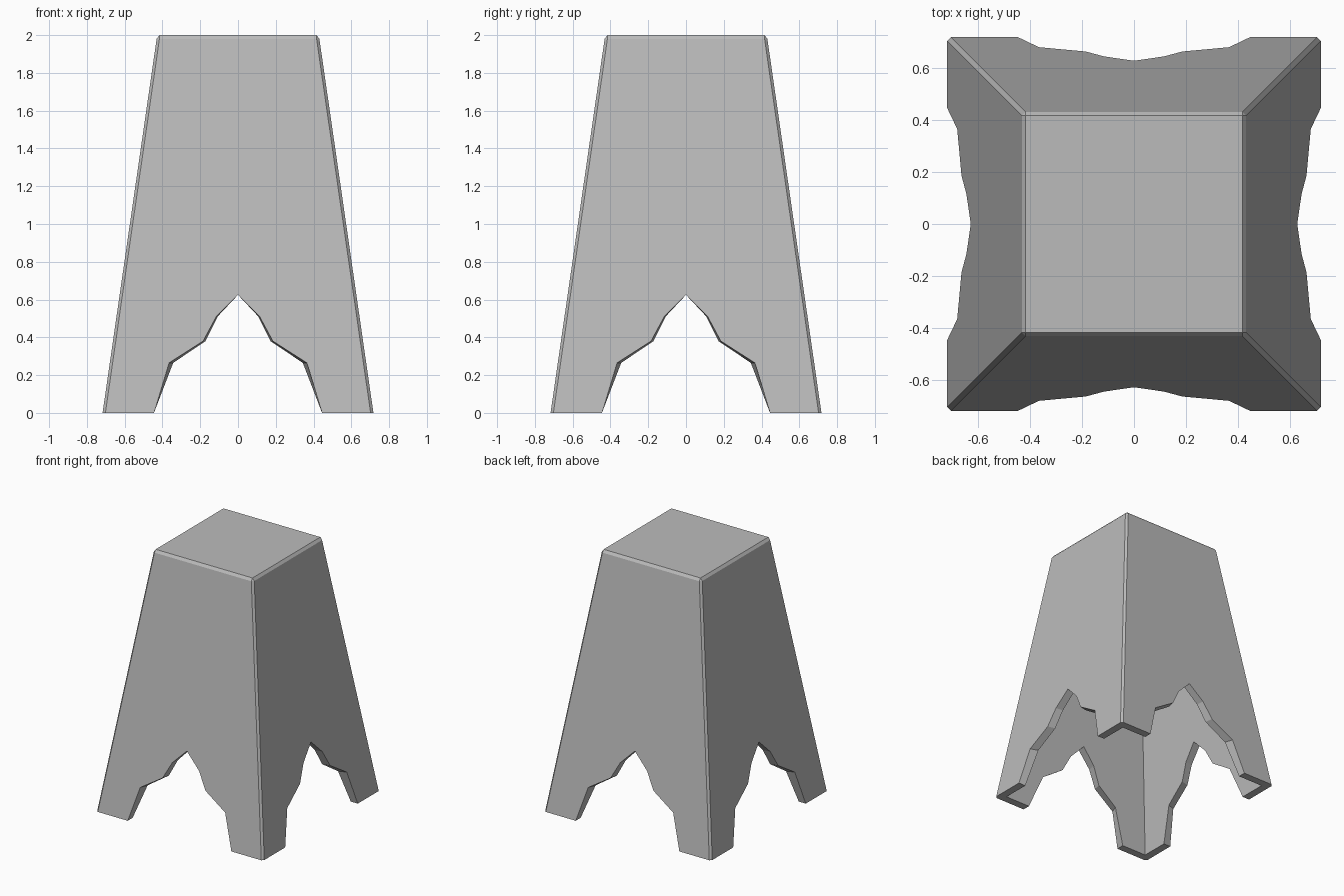
import bpy
import bmesh
from math import pi
from mathutils import Matrix

cube = bpy.data.objects.get("Cube")
if cube:
    bpy.data.objects.remove(cube)

WALL = 0.06       # wall thickness
CHAMFER = 0.015   # cut on the outer corners
RIM_Z = 1.98      # where the top bevel starts
TOP_HALF = 0.416
CEILING_Z = 1.94

# Right half of the arched cut-out, from foot to peak: outer x, inner x, z
NOTCH = [(0.445, 0.445, 0), (0.365, 0.343, 0.265), (0.185, 0.172, 0.38),
         (0.115, 0.108, 0.51), (0, 0, 0.625)]


def half(z):
    """Half width of the tapered body at a height."""
    return 0.717 - 0.1445 * z


def outer(x, z):
    return (x, -half(z), z)


def inner(x, z):
    return (x, -half(z) + WALL, z)


def corner(z, side, make):
    reach = half(z) - (CHAMFER if make is outer else WALL)
    return make(side * reach, z)


def wall_outline(make, column, top):
    """Wall outline: left foot, arch, right foot, then the top corners."""
    arch = [make(-p[column], p[2]) for p in NOTCH]
    arch += [make(p[column], p[2]) for p in reversed(NOTCH[:-1])]
    return ([corner(0, -1, make)] + arch + [corner(0, 1, make)],
            [corner(top, 1, make), corner(top, -1, make)])


bm = bmesh.new()


def add_face(points, turn):
    bm.faces.new([bm.verts.new(turn @ Matrix.Translation(p).translation) for p in points])


out_low, out_top = wall_outline(outer, 0, RIM_Z)
in_low, in_top = wall_outline(inner, 1, CEILING_Z)
quarter = Matrix.Rotation(pi / 2, 3, 'Z')


def next_wall(p):
    return tuple(quarter @ Matrix.Translation(p).translation)


for i in range(4):
    turn = Matrix.Rotation(i * pi / 2, 3, 'Z')
    # Outer and inner wall
    add_face(out_low + out_top, turn)
    add_face(in_low + in_top, turn)
    # Thickness along the feet and arch
    for a in range(len(out_low) - 1):
        add_face([out_low[a], out_low[a + 1], in_low[a + 1], in_low[a]], turn)
    # Chamfered corner and its small foot triangle
    foot, foot_next = out_low[-1], next_wall(out_low[0])
    shoulder, shoulder_next = out_top[0], next_wall(out_top[1])
    add_face([foot, foot_next, shoulder_next, shoulder], turn)
    add_face([foot, foot_next, in_low[-1]], turn)
    # Bevel around the top
    left, right = (-TOP_HALF, -TOP_HALF, 2), (TOP_HALF, -TOP_HALF, 2)
    add_face([out_top[1], out_top[0], right, left], turn)
    add_face([shoulder, shoulder_next, right], turn)

# Seat top and the ceiling inside
for h, z in ((TOP_HALF, 2), (half(CEILING_Z) - WALL, CEILING_Z)):
    add_face([(-h, -h, z), (h, -h, z), (h, h, z), (-h, h, z)], Matrix.Identity(3))

bmesh.ops.remove_doubles(bm, verts=bm.verts, dist=0.0005)
bmesh.ops.recalc_face_normals(bm, faces=bm.faces)

mesh = bpy.data.meshes.new("stool_shell")
bm.to_mesh(mesh)
bm.free()
stool = bpy.data.objects.new("stool_shell", mesh)
bpy.context.collection.objects.link(stool)

# Plain grey finish
grey = bpy.data.materials.new("plain_grey")
grey.use_nodes = True
color = (0.5, 0.5, 0.5, 1)
grey.diffuse_color = color
grey.node_tree.nodes["Principled BSDF"].inputs["Base Color"].default_value = color
mesh.materials.append(grey)
